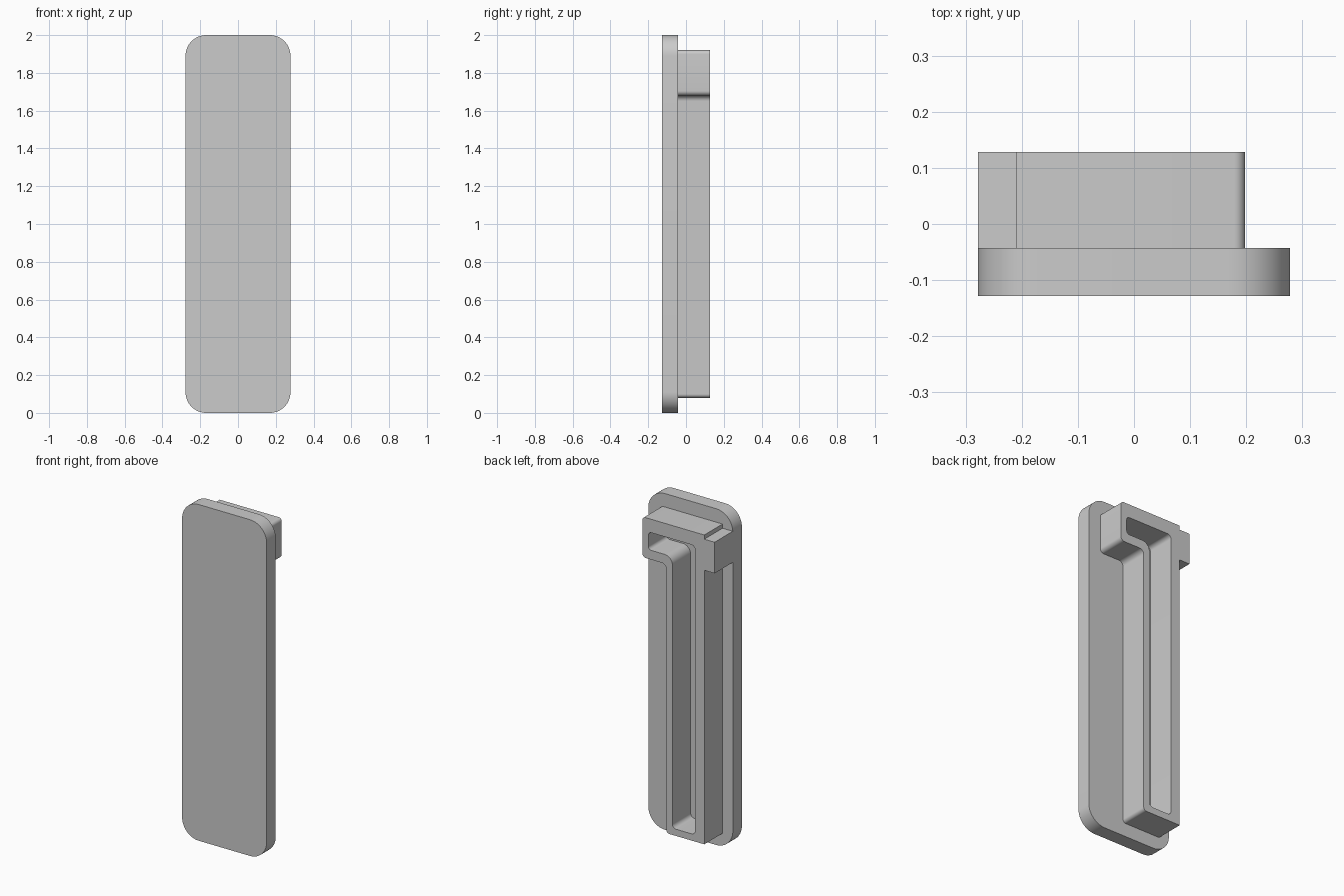
import bpy, bmesh, math
from mathutils import Vector, Matrix

if "Cube" in bpy.data.objects:
    bpy.data.objects.remove(bpy.data.objects["Cube"])


def rounded(corners, steps=8):
    """Outline from (x, z, radius) corners, each replaced by a tangent arc."""
    out = []
    n = len(corners)
    for i, (x, z, r) in enumerate(corners):
        p = Vector((x, z))
        if r == 0:
            out.append(p)
            continue
        a = (Vector(corners[i - 1][:2]) - p).normalized()
        b = (Vector(corners[(i + 1) % n][:2]) - p).normalized()
        half = a.angle(b) / 2
        centre = p + (a + b).normalized() * (r / math.sin(half))
        start = p + a * (r / math.tan(half)) - centre
        end = p + b * (r / math.tan(half)) - centre
        sweep = start.angle_signed(end)
        for k in range(steps + 1):
            t = -sweep * k / steps
            c, s = math.cos(t), math.sin(t)
            out.append(centre + Vector((start.x * c - start.y * s,
                                        start.x * s + start.y * c)))
    return out


def extrude_profile(name, outlines, y0, y1):
    """Fill the x-z outlines (inner ones become holes), extrude y0 to y1."""
    curve = bpy.data.curves.new(name + "_profile", 'CURVE')
    curve.dimensions = '2D'
    curve.fill_mode = 'BOTH'
    curve.extrude = (y1 - y0) / 2
    for pts in outlines:
        sp = curve.splines.new('POLY')
        sp.points.add(len(pts) - 1)
        for q, p in zip(sp.points, pts):
            q.co = (p.x, p.y, 0, 1)
        sp.use_cyclic_u = True
    temp = bpy.data.objects.new(name + "_profile", curve)
    bpy.context.collection.objects.link(temp)
    deps = bpy.context.evaluated_depsgraph_get()
    mesh = bpy.data.meshes.new_from_object(temp.evaluated_get(deps))
    bpy.data.objects.remove(temp)
    mesh.transform(Matrix.Translation((0, (y0 + y1) / 2, 0))
                   @ Matrix.Rotation(math.pi / 2, 4, 'X'))
    bm = bmesh.new()
    bm.from_mesh(mesh)
    bmesh.ops.remove_doubles(bm, verts=bm.verts, dist=1e-5)
    bmesh.ops.recalc_face_normals(bm, faces=bm.faces)
    bm.to_mesh(mesh)
    bm.free()
    mesh.name = name
    obj = bpy.data.objects.new(name, mesh)
    bpy.context.collection.objects.link(obj)
    bpy.ops.object.select_all(action='DESELECT')
    obj.select_set(True)
    bpy.context.view_layer.objects.active = obj
    bpy.ops.object.shade_smooth_by_angle(angle=math.radians(30))
    return obj


# Front cover plate
W, R = 0.278, 0.11
plate = rounded([(-W, 0, R), (W, 0, R), (W, 2, R), (-W, 2, R)], 16)
extrude_profile("cover_plate", [plate], -0.128, -0.043)

# Hollow rear frame: stem, head to the right, solid side lug to the left
outer = rounded([
    (-0.21, 0.08, 0), (0.04, 0.08, 0.02), (0.04, 1.68, 0.03),
    (0.198, 1.68, 0.025), (0.198, 1.92, 0.02), (-0.21, 1.92, 0),
    (-0.21, 1.895, 0), (-0.278, 1.895, 0), (-0.278, 1.71, 0), (-0.21, 1.71, 0)])
pocket = rounded([
    (-0.15, 0.12, 0.025), (0.0, 0.12, 0.025), (0.0, 1.735, 0.05),
    (0.158, 1.735, 0.02), (0.158, 1.84, 0.02), (-0.15, 1.84, 0.025)])
extrude_profile("rear_frame", [outer, pocket], -0.043, 0.128)
